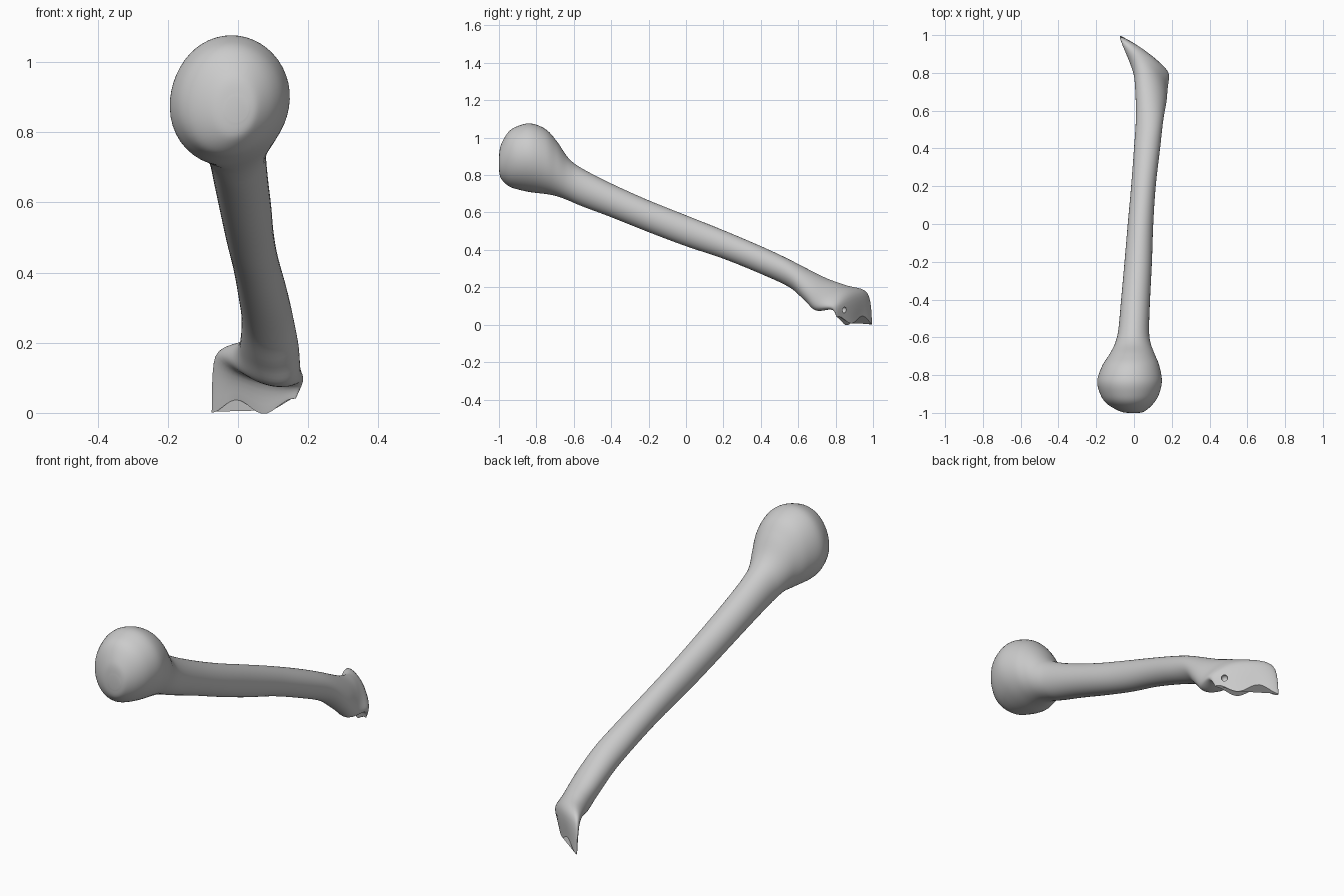
import bpy, bmesh, math
from mathutils import Vector as V

if "Cube" in bpy.data.objects:
    bpy.data.objects.remove(bpy.data.objects["Cube"])

N, STEPS = 48, 6

# upright cross-sections: y, left x, right x, top z, bottom z
STATIONS = [
    (-1.0, -0.035, 0.03, 0.90, 0.83), (-0.99, -0.075, 0.06, 0.96, 0.785),
    (-0.95, -0.14, 0.105, 1.03, 0.745), (-0.9, -0.172, 0.135, 1.062, 0.727),
    (-0.83, -0.187, 0.15, 1.076, 0.712), (-0.75, -0.165, 0.135, 1.045, 0.70),
    (-0.69, -0.13, 0.11, 0.98, 0.687), (-0.63, -0.10, 0.088, 0.893, 0.665),
    (-0.56, -0.083, 0.08, 0.838, 0.635), (-0.4, -0.068, 0.085, 0.755, 0.575),
    (-0.2, -0.05, 0.095, 0.665, 0.495), (0.0, -0.033, 0.102, 0.585, 0.42),
    (0.2, -0.015, 0.115, 0.505, 0.353), (0.4, 0.0, 0.138, 0.42, 0.272),
    (0.55, 0.01, 0.155, 0.35, 0.202)]

# slanted sections of the flared end: centre, half width, half thickness
FLARE = [
    ((0.09, 0.68, 0.195), (0.083, -0.025, -0.01), (0, 0.04, 0.065)),
    ((0.085, 0.77, 0.145), (0.092, -0.06, -0.035), (0.015, 0.05, 0.06)),
    ((0.06, 0.875, 0.125), (0.125, -0.09, -0.035), (0.012, 0.03, 0.03)),
    ((0.045, 0.9, 0.022), (0.12, -0.095, 0.0), (0.008, 0.012, 0.005))]


def ring(c, m, n, head=0.0, wavy=False):
    pts = []
    for i in range(N):
        a = 2 * math.pi * i / N
        # the head is fuller at its lower left
        k = 1 + head * (0.09 * max(0, math.cos(a - 3.85)) ** 3
                        - 0.04 * max(0, math.cos(a - 5.5)) ** 3)
        p = V(c) + V(m) * math.cos(a) * k + V(n) * math.sin(a) * k
        if wavy:
            p.z += 0.02 * math.cos(math.pi * (math.cos(a) + 0.35) / 0.65)
        pts.append(p)
    return pts


def catmull(a, b, c, d, t):
    return 0.5 * (2 * b + (c - a) * t + (2 * a - 5 * b + 4 * c - d) * t * t
                  + (3 * b - a - 3 * c + d) * t ** 3)


rings = [ring(((l + r) / 2, y, (t + b) / 2), ((r - l) / 2, 0, 0), (0, 0, (t - b) / 2),
              head=1.0 if y < -0.78 else 0.5 if y < -0.7 else 0.0)
         for y, l, r, t, b in STATIONS]
rings += [ring(*f, wavy=(i == 3)) for i, f in enumerate(FLARE)]

# bone: smooth loft through all sections
bm = bmesh.new()
loops = []
last = len(rings) - 1
for s in range(last):
    q = [rings[max(0, min(last, s + o))] for o in (-1, 0, 1, 2)]
    for j in range(STEPS + (s == last - 1)):
        loops.append([bm.verts.new(catmull(*(r[i] for r in q), j / STEPS)) for i in range(N)])
for A, B in zip(loops, loops[1:]):
    for i in range(N):
        k = (i + 1) % N
        bm.faces.new((A[i], A[k], B[k], B[i]))
bm.faces.new(loops[0][::-1])
bm.faces.new(loops[-1])
bmesh.ops.recalc_face_normals(bm, faces=bm.faces)
mesh = bpy.data.meshes.new("bone")
bm.to_mesh(mesh)
bm.free()
bone = bpy.data.objects.new("bone", mesh)
bpy.context.collection.objects.link(bone)

# small pit on the flared end
bpy.ops.mesh.primitive_uv_sphere_add(segments=20, ring_count=12, radius=0.018,
                                     location=(0.135, 0.84, 0.08))
cutter = bpy.context.object
cutter.name = "pit_cutter"
cutter.hide_render = True
cutter.hide_set(True)
mod = bone.modifiers.new("pit", 'BOOLEAN')
mod.operation = 'DIFFERENCE'
mod.object = cutter
bpy.context.view_layer.objects.active = bone
bone.select_set(True)
bpy.ops.object.modifier_apply(modifier="pit")
bpy.data.objects.remove(cutter)
bpy.ops.object.shade_smooth_by_angle(angle=math.radians(50))
